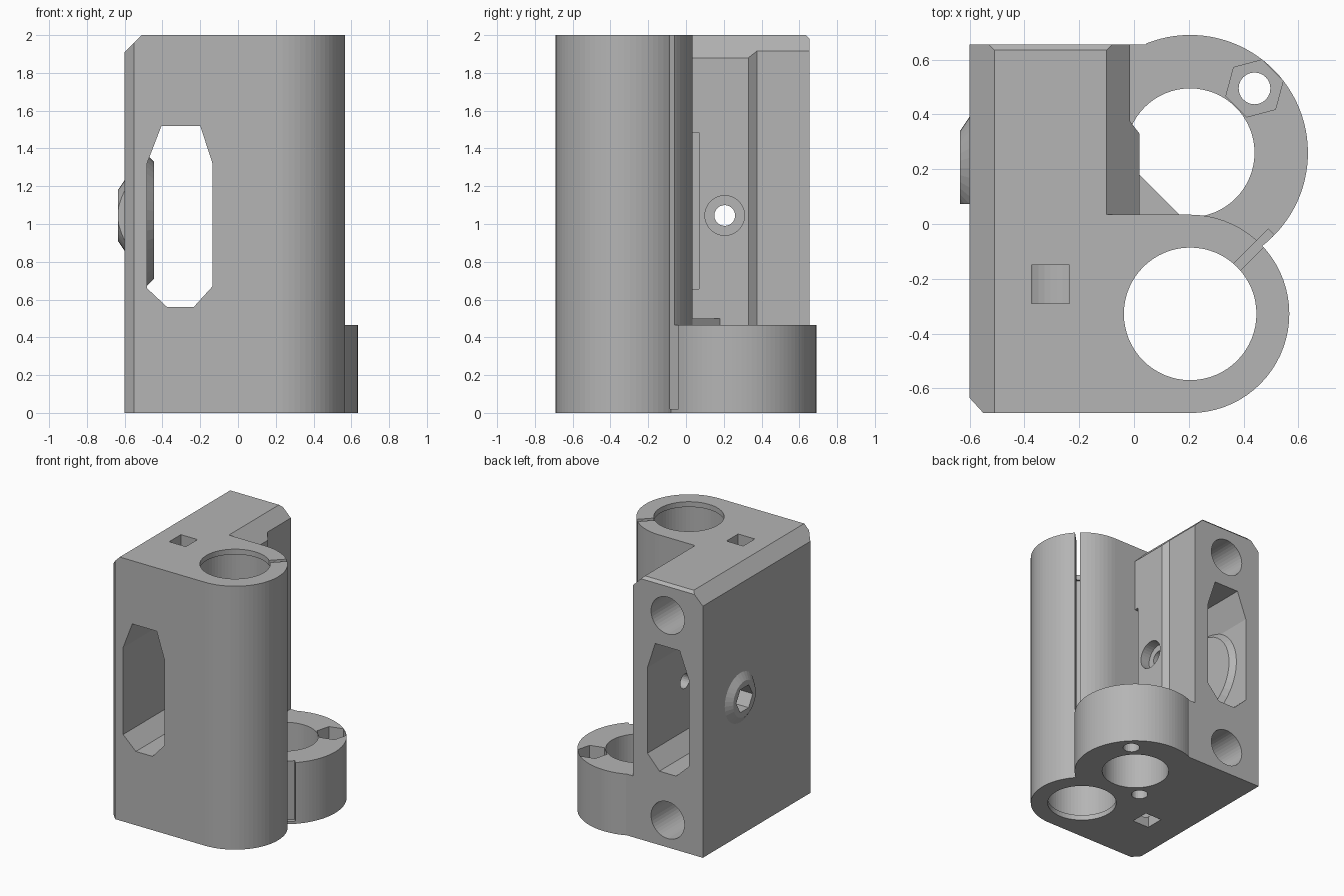
import bpy, bmesh, math
from mathutils import Vector

if "Cube" in bpy.data.objects:
    bpy.data.objects.remove(bpy.data.objects["Cube"])

plastic = bpy.data.materials.new("grey plastic")
plastic.diffuse_color = (0.46, 0.46, 0.46, 1)
plastic.use_nodes = True
plastic.node_tree.nodes["Principled BSDF"].inputs["Base Color"].default_value = plastic.diffuse_color


def arc(cx, cy, r, a0, a1, n):
    return [(cx + r * math.cos(math.radians(a0 + (a1 - a0) * i / n)),
             cy + r * math.sin(math.radians(a0 + (a1 - a0) * i / n))) for i in range(n + 1)]


def circle(cx, cy, r, n=64, start=0):
    return arc(cx, cy, r, start, start + 360, n)[:-1]


def loft(name, prof0, prof1, lo, hi, axis="z"):
    """Solid between two matching profiles; profile plane is xy, xz or yz."""
    place = {"z": lambda p, t: (p[0], p[1], t),
             "y": lambda p, t: (p[0], t, p[1]),
             "x": lambda p, t: (t, p[0], p[1])}[axis]
    bm = bmesh.new()
    a = [bm.verts.new(place(p, lo)) for p in prof0]
    b = [bm.verts.new(place(p, hi)) for p in prof1]
    bm.faces.new(a)
    bm.faces.new(b)
    for i in range(len(a)):
        j = (i + 1) % len(a)
        bm.faces.new((a[i], a[j], b[j], b[i]))
    bmesh.ops.recalc_face_normals(bm, faces=bm.faces)
    me = bpy.data.meshes.new(name)
    bm.to_mesh(me)
    bm.free()
    me.materials.append(plastic)
    ob = bpy.data.objects.new(name, me)
    bpy.context.collection.objects.link(ob)
    return ob


def prism(name, prof, lo, hi, axis="z"):
    return loft(name, prof, prof, lo, hi, axis)


def rect(x0, y0, x1, y1):
    return [(x0, y0), (x1, y0), (x1, y1), (x0, y1)]


def combine(target, tool, op="DIFFERENCE"):
    mod = target.modifiers.new(op.lower(), "BOOLEAN")
    mod.operation, mod.object, mod.solver = op, tool, "EXACT"
    bpy.context.view_layer.objects.active = target
    bpy.ops.object.modifier_apply(modifier=mod.name)
    bpy.data.objects.remove(tool, do_unlink=True)


BX, BY = 0.2, -0.328     # bearing axis
SX, SY = 0.2, 0.26       # screw axis
NY, NZ = 0.205, 1.045    # side bolt axis
RX = -0.31               # rod axis

# Body with rounded bearing housing and rear wall
body = prism("carriage_body", [(-0.555, -0.69)] + arc(BX, BY, 0.362, -90, 90, 36) +
             [(0.015, 0.034), (0.015, 0.33), (-0.02, 0.375), (-0.02, 0.655),
              (-0.605, 0.655), (-0.605, -0.635)], 0, 2)

# Chamfered top edges: left, rear wall right, rear
combine(body, prism("left_chamfer", [(-0.705, 1.81), (-0.41, 2.105), (-0.705, 2.105)], -1, 1, "y"))
combine(body, prism("wall_chamfer", [(-0.105, 2), (-0.205, 2.1), (0.1, 2.1), (0.1, 1.795)], 0.034, 1, "y"))
combine(body, prism("rear_chamfer", [(0.615, 2.02), (0.675, 1.96), (0.675, 2.02)], -1, 0.1, "x"))

# Screw nut ring at the base, and corner gusset
base = prism("nut_ring", arc(SX, SY, 0.43, -60, 112, 48) +
             [(0.04, 0.655), (-0.4, 0.655), (-0.4, -0.3), (0.2, -0.3)], 0, 0.465)
combine(body, base, "UNION")
combine(body, prism("gusset", [(-0.1, -0.05), (0.16, -0.05), (0.16, 0.034),
                               (0.015, 0.18), (-0.1, 0.18)], 0.4, 0.5), "UNION")

# Conical boss on the left side
boss = loft("nut_boss", circle(NY, NZ, 0.135, 32), circle(NY, NZ, 0.195, 32), -0.64, -0.6, "x")
combine(boss, prism("boss_trim", rect(-0.2, 0.5, 0.073, 1.5), -0.7, -0.5, "x"))
combine(body, boss, "UNION")

# Bearing bore with narrower end lips, and clamp slit
combine(body, prism("bore", circle(BX, BY, 0.242), -0.1, 2.1))
combine(body, prism("bore_relief", circle(BX, BY, 0.257), 0.04, 1.96))
d, s = Vector((1, 1)).normalized(), Vector((-1, 1)).normalized() * 0.018
c = Vector((BX, BY))
combine(body, prism("clamp_slit", [tuple(c + d * t + s * k) for t, k in
                                   ((0.2, -1), (0.42, -1), (0.42, 1), (0.2, 1))], 0.02, 2.1))

# Screw hole, bolt holes and hex pocket
combine(body, prism("screw_hole", circle(SX, SY, 0.235), -0.1, 0.465))
combine(body, prism("screw_clear", circle(SX, SY, 0.18), 0.4, 0.52))
combine(body, prism("bolt_hole", circle(0.435, 0.495, 0.058, 24), -0.1, 0.6))
combine(body, prism("hidden_bolt_hole", circle(-0.035, 0.025, 0.058, 24), -0.1, 0.42))
combine(body, prism("hex_pocket", circle(0.435, 0.495, 0.108, 6, 15), 0.37, 0.6))

# Belt slot running front to back, with a rounded pad inside around the nut
slot = prism("belt_slot", [(-0.41, 1.52), (-0.205, 1.52), (-0.14, 1.32), (-0.14, 0.67),
                           (-0.24, 0.56), (-0.38, 0.56), (-0.487, 0.66), (-0.487, 1.32)], -1, 1, "y")
combine(body, slot)
combine(body, loft("nut_pad", circle(NY, 1.02, 0.37, 40), circle(NY, 1.02, 0.31, 40),
                   -0.51, -0.45, "x"), "UNION")
combine(body, prism("side_recess", rect(0.034, 0.655, 0.068, 1.485), -0.02, 0.012 + 0.1, "x"))

# Rod sockets in the rear and square openings above and below them
for z, lo, hi in ((0.207, -0.1, 0.2), (1.76, 1.76, 2.1)):
    combine(body, prism("rod_socket", circle(RX, z, 0.14, 40), -0.6, 1, "y"))
    combine(body, prism("square_opening", rect(-0.38, -0.29, -0.24, -0.15), lo, hi))

# Side bolt: through hole, head recess and hex nut trap
combine(body, prism("side_bolt_hole", circle(NY, NZ, 0.055, 24), -1, 0.2, "x"))
combine(body, prism("head_recess", circle(NY, NZ, 0.105, 32), -0.06, 0.2, "x"))
combine(body, prism("nut_trap", circle(NY, NZ, 0.1, 6), -0.8, -0.52, "x"))

# Centre on x
for v in body.data.vertices:
    v.co.x += 0.005
